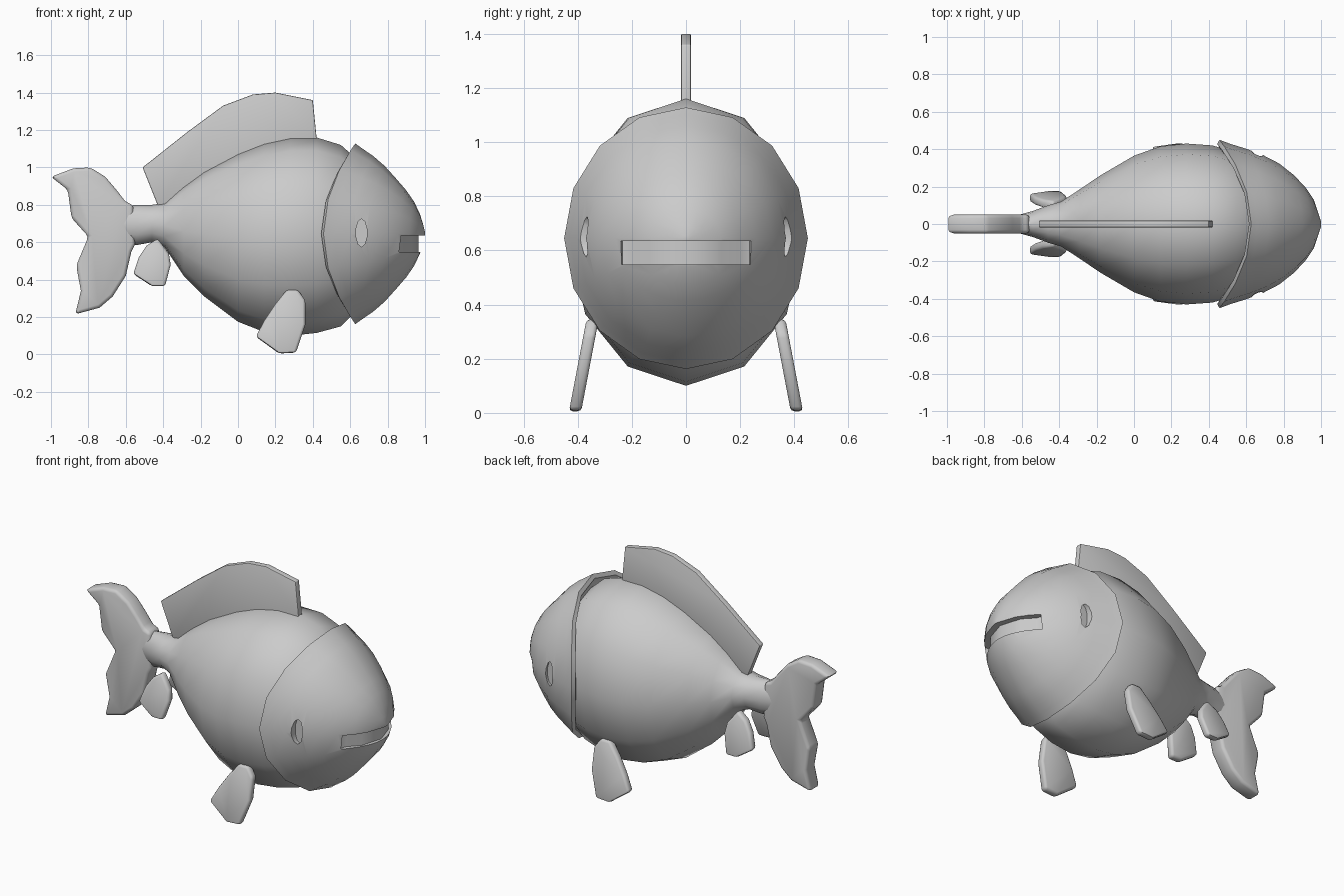
import bpy, bmesh, math
from math import sin, cos, pi

if "Cube" in bpy.data.objects:
    bpy.data.objects.remove(bpy.data.objects["Cube"])


def lerp(table, s):
    for (a, p), (b, q) in zip(table, table[1:]):
        if s <= b:
            return p + (q - p) * (s - a) / (b - a)
    return table[-1][1]


def make(name, bm):
    bmesh.ops.recalc_face_normals(bm, faces=bm.faces)
    me = bpy.data.meshes.new(name)
    bm.to_mesh(me)
    bm.free()
    ob = bpy.data.objects.new(name, me)
    bpy.context.collection.objects.link(ob)
    return ob


def activate(ob):
    bpy.ops.object.select_all(action='DESELECT')
    ob.select_set(True)
    bpy.context.view_layer.objects.active = ob


def finish(ob, angle=40):
    activate(ob)
    for m in list(ob.modifiers):
        bpy.ops.object.modifier_apply(modifier=m.name)
    bpy.ops.object.shade_smooth_by_angle(angle=math.radians(angle))


def loft(name, rings):
    # skins closed rings of points and caps both ends
    bm = bmesh.new()
    vs = [[bm.verts.new(p) for p in r] for r in rings]
    n = len(vs[0])
    for a, b in zip(vs, vs[1:]):
        for i in range(n):
            j = (i + 1) % n
            bm.faces.new((a[i], a[j], b[j], b[i]))
    for end in (vs[0], vs[-1]):
        c = bm.verts.new([sum(v.co[k] for v in end) / n for k in range(3)])
        for i in range(n):
            bm.faces.new((end[i], end[(i + 1) % n], c))
    return make(name, bm)


def plate(name, outline, thick, y0=0, zref=0, slant=0, bevel=0.0):
    # xz outline given thickness along y, leaning outwards with slant
    bm = bmesh.new()
    a, b = [[bm.verts.new((x, y0 + slant * (zref - z) + t, z)) for x, z in outline]
            for t in (-thick / 2, thick / 2)]
    n = len(a)
    bm.faces.new(a)
    bm.faces.new(b)
    for i in range(n):
        j = (i + 1) % n
        bm.faces.new((a[i], a[j], b[j], b[i]))
    ob = make(name, bm)
    if bevel:
        m = ob.modifiers.new("bevel", 'BEVEL')
        m.width = bevel
        m.segments = 2
    return ob


# body: x, bottom, top, half width
stations = [(-.63, .60, .79, .045), (-.54, .585, .80, .07), (-.46, .60, .80, .10),
            (-.39, .57, .81, .12), (-.29, .42, .90, .185), (-.18, .31, .98, .26),
            (0, .175, 1.075, .365), (.14, .12, 1.13, .415), (.28, .10, 1.16, .43),
            (.42, .115, 1.16, .42), (.55, .15, 1.12, .38), (.64, .24, 1.04, .33)]
N = 12
finish(loft("body", [[(x, w * sin(2 * pi * i / N),
                       (lo + hi) / 2 + (hi - lo) / 2 * cos(2 * pi * i / N))
                      for i in range(N)] for x, lo, hi, w in stations]), 50)

# head: shell with a swept-back collar, tapering to the snout
f_top = [(0, 1), (.21, .91), (.47, .73), (.74, .48), (.87, .33), (.95, .18), (1, .02)]
f_side = [(0, 1), (.29, .89), (.46, .81), (.64, .69), (.82, .49), (.93, .29), (1, .03)]
M = 16


def head_ring(s, scale=1, push=0):
    ring = []
    for i in range(M):
        a = 2 * pi * i / M
        k = sin(a) ** 2
        x0 = .615 - .17 * k
        f = (lerp(f_top, s) * (1 - k) + lerp(f_side, s) * k) * scale
        ring.append((x0 + push + (1 - x0) * s, .45 * f * sin(a), .645 + .483 * f * cos(a)))
    return ring


head = loft("head", [head_ring(0, .84, .03), head_ring(0, .95, 0), head_ring(0, 1, .012)]
            + [head_ring(s) for s in (.12, .28, .44, .6, .74, .85, .93, .975, 1)])

# mouth cutter: slot following the curve of the lips
half = [(.965, 0), (.925, .13), (.865, .195), (.85, .235), (.95, .26), (1.08, .26), (1.08, 0)]
plan = half + [(x, -y) for x, y in half[-2:0:-1]]
mouth = loft("mouth_cutter", [[(x, y, z) for x, y in plan] for z in (.548, .635)])

# eye socket cutters
cutters = [mouth]
for side in (-1, 1):
    cutters.append(loft("eye_cutter", [
        [(.66 + .03 * cos(pi * (i + .5) / 5), side * y, .65 + .075 * sin(pi * (i + .5) / 5))
         for i in range(10)] for y in (.35, .55)]))
for c in cutters:
    c.hide_render = True
    m = head.modifiers.new("cut", 'BOOLEAN')
    m.operation = 'DIFFERENCE'
    m.solver = 'EXACT'
    m.object = c
finish(head, 40)
for c in cutters:
    bpy.data.objects.remove(c)

# tail fin
finish(plate("tail_fin", [
    (-.56, .80), (-.60, .815), (-.65, .88), (-.71, .95), (-.79, 1.0), (-.88, .995), (-1, .95),
    (-.91, .88), (-.89, .73), (-.80, .63), (-.865, .475), (-.84, .34), (-.87, .215),
    (-.74, .25), (-.67, .31), (-.60, .42), (-.57, .55), (-.55, .59)], .1, bevel=.018), 50)

# back fin
finish(plate("dorsal_fin", [
    (-.51, 1.0), (-.27, 1.19), (-.08, 1.33), (.08, 1.39), (.2, 1.4), (.4, 1.36), (.42, 1.16),
    (.42, 1.05), (0, .95), (-.36, .77), (-.43, .80)], .036, bevel=.005))

# paired fins
pectoral = [(.095, .095), (.22, .005), (.31, .01), (.36, .16), (.36, .29), (.32, .345),
            (.26, .345), (.2, .27), (.14, .18)]
pelvic = [(-.43, .62), (-.37, .54), (-.36, .48), (-.39, .365), (-.46, .365), (-.56, .43),
          (-.53, .52), (-.49, .58)]
for side, label in ((-1, "right"), (1, "left")):
    finish(plate("pectoral_fin_" + label, pectoral, .045, side * .345, .345, side * .19, .014), 50)
    finish(plate("pelvic_fin_" + label, pelvic, .045, side * .10, .62, side * .22, .014), 50)
